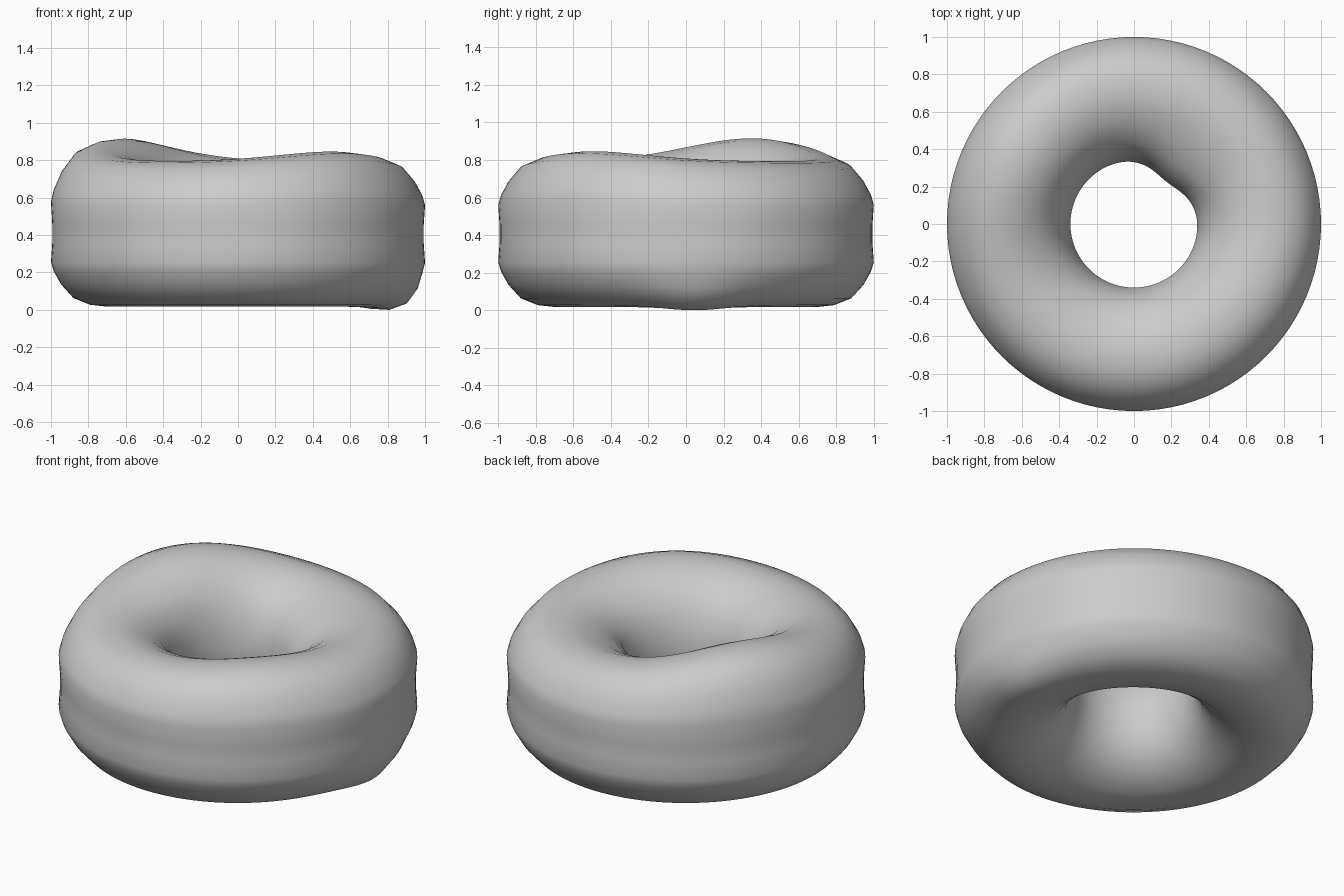
import bpy, bmesh, math

if "Cube" in bpy.data.objects:
    bpy.data.objects.remove(bpy.data.objects["Cube"])

SEGMENTS = 96
MID = 0.41          # mid height of the ring section

# Upper half of the ring section, from hole wall to outer wall: radius, height above middle
UPPER = [(0.34, 0.04), (0.355, 0.12), (0.385, 0.20), (0.44, 0.275), (0.52, 0.335),
         (0.61, 0.373), (0.70, 0.388), (0.79, 0.378), (0.88, 0.342), (0.945, 0.27),
         (0.985, 0.20), (1.0, 0.15), (0.993, 0.05)]
SECTION = [(r, MID + h) for r, h in UPPER] + [(r, MID - h) for r, h in reversed(UPPER)]


def lump(angle, centre, width):
    """Soft bump around the ring, angles in degrees."""
    d = (angle - centre + 180) % 360 - 180
    return math.exp(-0.5 * (d / width) ** 2)


def ease(t):
    t = max(0.0, min(1.0, t))
    return t * t * (3 - 2 * t)


def ring_point(r, z, angle):
    up = ease((z - MID) / 0.39)
    low = ease((MID - 0.08 - z) / 0.31)
    inner = ease((0.62 - r) / 0.28)
    outer = ease((r - 0.6) / 0.25)
    # swellings on the top
    dz = up * (0.122 * lump(angle, 150, 30) + 0.053 * lump(angle, -45, 28))
    # small bulge on the lower outer corner
    corner = low * outer * lump(angle, 3, 12)
    dz -= 0.032 * corner
    dr = 0.025 * corner * (1 if r < 0.97 else 0)
    # bulge into the hole
    dr -= 0.055 * inner * lump(angle, 52, 20)
    a = math.radians(angle)
    return ((r + dr) * math.cos(a), (r + dr) * math.sin(a), z + dz)


# Soft ring swept from the section
bm = bmesh.new()
rings = [[bm.verts.new(ring_point(r, z, 360 * i / SEGMENTS)) for r, z in SECTION]
         for i in range(SEGMENTS)]
n = len(SECTION)
for i in range(SEGMENTS):
    a, b = rings[i], rings[(i + 1) % SEGMENTS]
    for j in range(n):
        k = (j + 1) % n
        bm.faces.new((a[j], a[k], b[k], b[j])).smooth = True
bmesh.ops.recalc_face_normals(bm, faces=bm.faces)

# Rest the lowest point on the ground
lowest = min(v.co.z for v in bm.verts)
for v in bm.verts:
    v.co.z -= lowest

mesh = bpy.data.meshes.new("ring")
bm.to_mesh(mesh)
bm.free()
ring = bpy.data.objects.new("ring", mesh)
bpy.context.collection.objects.link(ring)

# Plain grey
grey = bpy.data.materials.new("grey")
grey.diffuse_color = (0.6, 0.6, 0.6, 1)
grey.use_nodes = True
grey.node_tree.nodes["Principled BSDF"].inputs["Base Color"].default_value = grey.diffuse_color
mesh.materials.append(grey)
